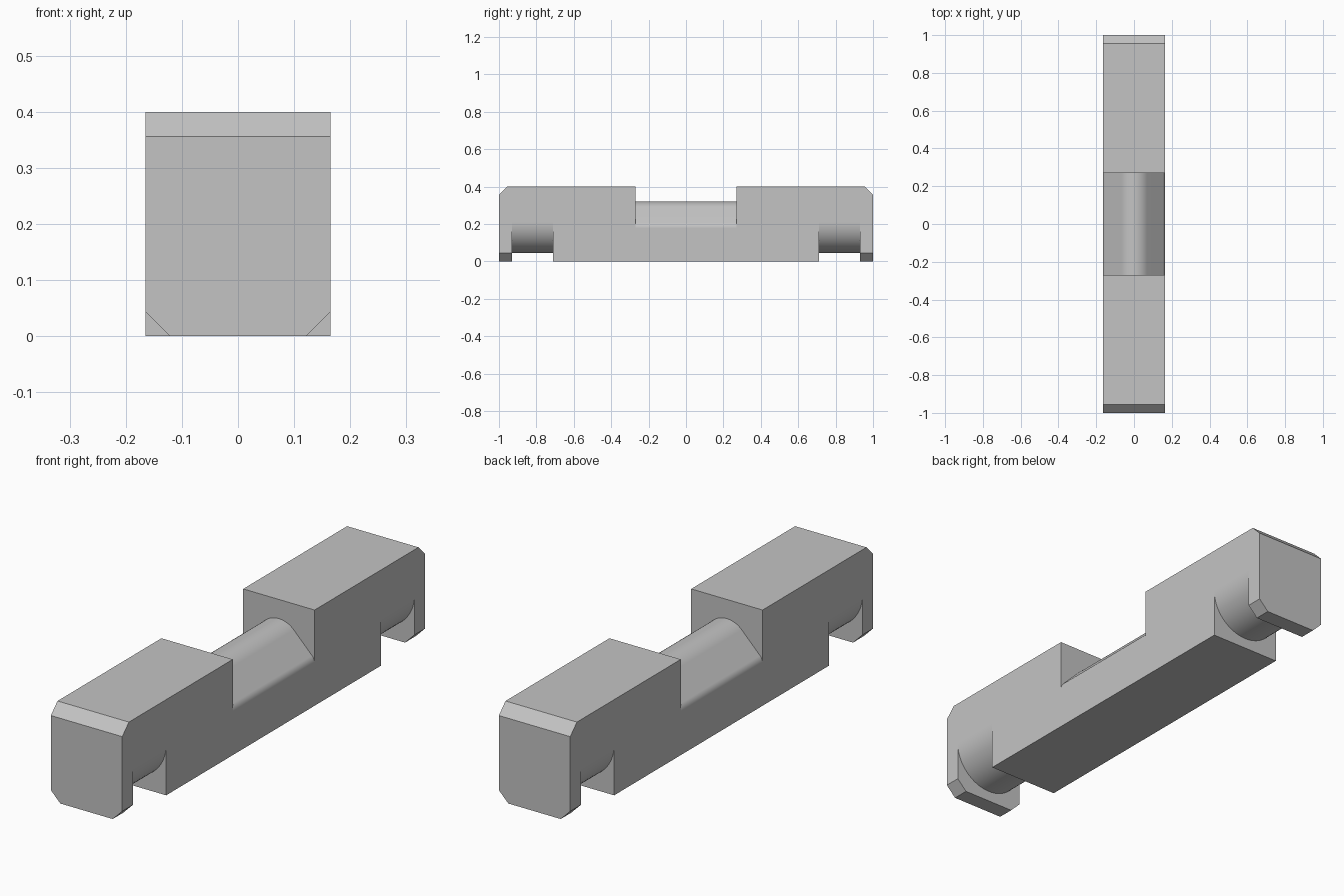
import bpy, bmesh
from math import sin, cos, pi, radians

cube = bpy.data.objects.get("Cube")
if cube:
    bpy.data.objects.remove(cube)

HALF_W, HEIGHT, CHAMFER = 0.165, 0.4, 0.044

grey = bpy.data.materials.new("plain grey")
grey.use_nodes = True
colour = (0.55, 0.55, 0.55, 1)
grey.diffuse_color = colour
grey.node_tree.nodes["Principled BSDF"].inputs["Base Color"].default_value = colour


def prism(name, points, place, start, end):
    """Extrude a 2D outline from start to end; place maps (a, b, depth) to 3D."""
    bm = bmesh.new()
    rings = [[bm.verts.new(place(a, b, d)) for a, b in points] for d in (start, end)]
    n = len(points)
    bm.faces.new(rings[0])
    bm.faces.new(rings[1])
    for i in range(n):
        j = (i + 1) % n
        bm.faces.new((rings[0][i], rings[0][j], rings[1][j], rings[1][i]))
    bmesh.ops.recalc_face_normals(bm, faces=bm.faces)
    mesh = bpy.data.meshes.new(name)
    bm.to_mesh(mesh)
    bm.free()
    mesh.materials.append(grey)
    obj = bpy.data.objects.new(name, mesh)
    bpy.context.collection.objects.link(obj)
    return obj


def arc(cx, cz, r, a0, a1, steps):
    angles = [radians(a0 + (a1 - a0) * i / steps) for i in range(steps + 1)]
    return [(cx + r * cos(t), cz + r * sin(t)) for t in angles]


def along_x(y, z, x):
    return (x, y, z)


def along_y(x, z, y):
    return (x, y, z)


# Long block with bevelled upper ends
side = [(-1, 0), (1, 0), (1, HEIGHT - CHAMFER), (1 - CHAMFER, HEIGHT),
        (CHAMFER - 1, HEIGHT), (-1, HEIGHT - CHAMFER)]
block = prism("block", side, along_x, -HALF_W, HALF_W)
cutters = []

# Slanted lower corners of the end feet
for x in (-1, 1):
    for y in (-1, 1):
        w, c = HALF_W * x, CHAMFER
        wedge = [(w - 2 * c * x, -c), (w + c * x, 2 * c), (w + c * x, -c)]
        cutters.append(prism("foot_corner_cutter", wedge, along_y, 0.85 * y, 1.1 * y))

# Rounded slots behind the feet
round_bottom = arc(0, 0.21, HALF_W, 180, 360, 32)
slot = [(-0.3, -0.1), (-0.3, 0.21)] + round_bottom + [(0.3, 0.21), (0.3, -0.1)]
for y in (-1, 1):
    cutters.append(prism("slot_cutter", slot, along_y, 0.71 * y, 0.93 * y))

# Saddle in the middle: rounded ridge, sloping flanks, softened shoulders
ridge_r, shoulder_r = 0.097, 0.04
shoulder = arc(HALF_W - shoulder_r, 0.178, shoulder_r, 0, 45, 5)
crown = arc(0, 0.32 - ridge_r, ridge_r, 45, 135, 16)
mirrored = [(-x, z) for x, z in reversed(shoulder)]
saddle = [(0.3, 0.5), (0.3, 0.178)] + shoulder + crown + mirrored + [(-0.3, 0.178), (-0.3, 0.5)]
cutters.append(prism("saddle_cutter", saddle, along_y, -0.27, 0.27))

# Carve the block
bpy.ops.object.select_all(action='DESELECT')
block.select_set(True)
bpy.context.view_layer.objects.active = block
for cutter in cutters:
    mod = block.modifiers.new("cut", 'BOOLEAN')
    mod.operation = 'DIFFERENCE'
    mod.solver = 'EXACT'
    mod.object = cutter
    bpy.ops.object.modifier_apply(modifier=mod.name)
for cutter in cutters:
    bpy.data.objects.remove(cutter)

bpy.ops.object.shade_smooth_by_angle(angle=radians(30))
normals = block.modifiers.new("even shading", 'WEIGHTED_NORMAL')
normals.keep_sharp = True
